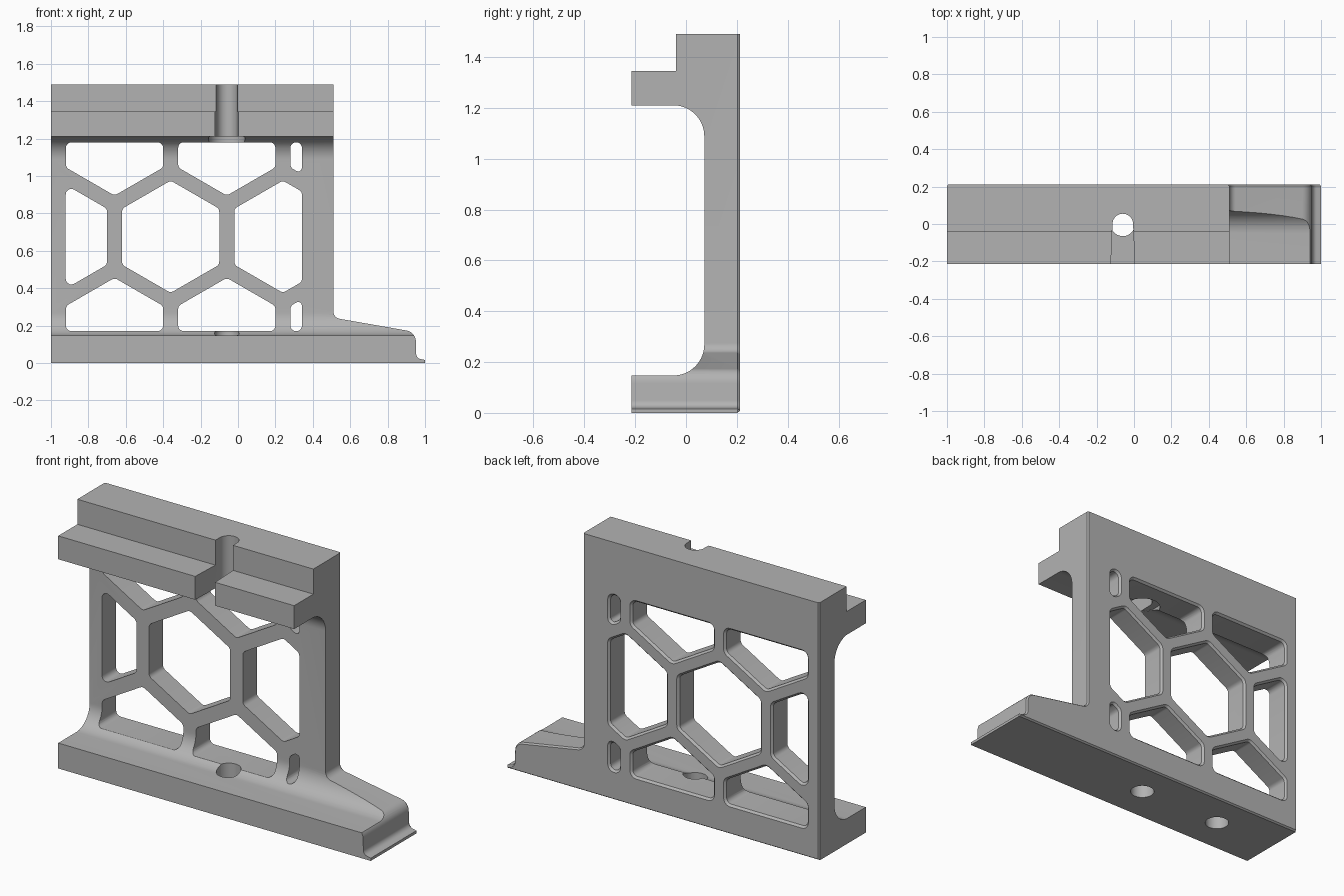
import bpy, bmesh, math
from mathutils import Vector

if "Cube" in bpy.data.objects:
    bpy.data.objects.remove(bpy.data.objects["Cube"], do_unlink=True)

grey = bpy.data.materials.new("plain grey")
grey.use_nodes = True
grey.diffuse_color = (0.45, 0.45, 0.45, 1)
grey.node_tree.nodes["Principled BSDF"].inputs["Base Color"].default_value = (0.45, 0.45, 0.45, 1)


def rounded(corners, steps=8):
    """Fillet a polygon given as (a, b, radius) corners."""
    out = []
    n = len(corners)
    for i, (a, b, r) in enumerate(corners):
        p = Vector((a, b))
        u = Vector(corners[i - 1][:2]) - p
        v = Vector(corners[(i + 1) % n][:2]) - p
        if r == 0:
            out.append(p)
            continue
        half = u.angle(v) / 2
        t = min(r / math.tan(half), 0.49 * u.length, 0.49 * v.length)
        r = t * math.tan(half)
        u.normalize()
        v.normalize()
        centre = p + (u + v).normalized() * (r / math.sin(half))
        start, end = p + u * t - centre, p + v * t - centre
        sweep = math.atan2(start.x * end.y - start.y * end.x, start.dot(end))
        first = math.atan2(start.y, start.x)
        for k in range(steps + 1):
            ang = first + sweep * k / steps
            out.append(centre + Vector((r * math.cos(ang), r * math.sin(ang))))
    return out


def offset(pts, d):
    """Move a counter-clockwise outline outward by d."""
    out = []
    for i, p in enumerate(pts):
        e = (p - pts[i - 1]).normalized()
        f = (pts[(i + 1) % len(pts)] - p).normalized()
        n1, n2 = Vector((e.y, -e.x)), Vector((f.y, -f.x))
        out.append(p + (n1 + n2) * (d / (1 + n1.dot(n2))))
    return out


def loft(name, rings):
    """Solid through matching rings of 3D points."""
    bm = bmesh.new()
    loops = [[bm.verts.new(p) for p in ring] for ring in rings]
    for lo, hi in zip(loops, loops[1:]):
        for i in range(len(lo)):
            bm.faces.new((lo[i - 1], lo[i], hi[i], hi[i - 1]))
    bm.faces.new(reversed(loops[0]))
    bm.faces.new(loops[-1])
    bm.normal_update()
    if bm.calc_volume(signed=True) < 0:
        bmesh.ops.reverse_faces(bm, faces=bm.faces[:])
    mesh = bpy.data.meshes.new(name)
    bm.to_mesh(mesh)
    bm.free()
    mesh.materials.append(grey)
    obj = bpy.data.objects.new(name, mesh)
    bpy.context.scene.collection.objects.link(obj)
    return obj


def along_y(pts, y):
    return [(p.x, y, p.y) for p in pts]


def along_z(pts, z):
    return [(p.x, p.y, z) for p in pts]


def circle(x, y, r, n=40):
    return [Vector((x + r * math.cos(math.tau * i / n), y + r * math.sin(math.tau * i / n))) for i in range(n)]


def combine(target, tool, operation):
    """Apply a boolean and discard the tool."""
    mod = target.modifiers.new(operation, 'BOOLEAN')
    mod.operation, mod.object, mod.solver = operation, tool, 'EXACT'
    bpy.context.view_layer.update()
    evaluated = target.evaluated_get(bpy.context.evaluated_depsgraph_get())
    result = bpy.data.meshes.new_from_object(evaluated)
    target.modifiers.remove(mod)
    target.data = result
    name = tool.name
    bpy.data.objects.remove(tool, do_unlink=True)
    if not result.polygons:
        raise RuntimeError("empty after " + operation + " " + name)


def clip(pts, axis, limit, sign):
    """Keep the part of a polygon on one side of an axis limit."""
    out = []
    for i, p in enumerate(pts):
        q = pts[i - 1]
        dp, dq = sign * (limit - p[axis]), sign * (limit - q[axis])
        if dp * dq < 0:
            out.append(q.lerp(p, dq / (dq - dp)))
        if dp >= 0:
            out.append(p)
    return out


# Side profile: foot, thin web and stepped top shelf
side = rounded([(-0.215, -0.1, 0), (0.212, -0.1, 0), (0.212, 1.49, 0), (-0.04, 1.49, 0),
                (-0.04, 1.345, 0), (-0.215, 1.345, 0), (-0.215, 1.21, 0),
                (0.072, 1.21, 0.122), (0.072, 0.147, 0.122), (-0.215, 0.147, 0)], 14)
bracket = loft("bracket", [[(x, p.x, p.y) for p in side] for x in (-1.1, 1.1)])

# Front outline with the tapering toe, chamfered at the back
front = rounded([(-1, 0, 0), (1, 0, 0), (1, 0.016, 0), (0.953, 0.026, 0.04), (0.95, 0.165, 0.06),
                 (0.51, 0.242, 0.04), (0.51, 1.6, 0), (-1, 1.6, 0)])
inset = offset(front, -0.008)
outline = loft("outline", [along_y(front, -0.4), along_y(front, 0.202),
                           along_y(inset, 0.213), along_y(inset, 0.3)])
combine(bracket, outline, 'INTERSECT')

# Honeycomb windows, trimmed to the frame and flared at the back
cells = [(-0.96 + 0.6 * i, 0.675) for i in range(3)]
cells += [(-0.66 + 0.6 * i, z) for i in range(3) for z in (0.155, 1.195)]
for cx, cz in cells:
    pts = [Vector((cx + 0.3 * math.cos(math.radians(a)), cz + 0.3 * math.sin(math.radians(a))))
           for a in range(30, 390, 60)]
    for axis, limit, sign in ((0, -0.921, -1), (0, 0.342, 1), (1, 0.17, -1), (1, 1.18, 1)):
        pts = clip(pts, axis, limit, sign)
    hole = rounded([(p.x, p.y, 0.03) for p in pts], 5)
    wide = offset(hole, 0.012)
    combine(bracket, loft("window", [along_y(hole, -0.4), along_y(hole, 0.2),
                                     along_y(wide, 0.213), along_y(wide, 0.3)]), 'DIFFERENCE')

# Open screw slot in the shelf
slot = [Vector((-0.06 + 0.055 * math.cos(math.pi * i / 20), 0.055 * math.sin(math.pi * i / 20)))
        for i in range(21)]
slot += [Vector((-0.125, -0.25)), Vector((0.005, -0.25))]
combine(bracket, loft("slot", [along_z(slot, 1.0), along_z(slot, 1.6)]), 'DIFFERENCE')

# Round seat under the shelf, through hole and blind hole in the foot
for x, r, low, high in ((-0.06, 0.098, 1.0, 1.212), (-0.06, 0.065, -0.1, 0.4), (-0.6, 0.065, -0.1, 0.1)):
    ring = circle(x, 0, r)
    combine(bracket, loft("bore", [along_z(ring, low), along_z(ring, high)]), 'DIFFERENCE')

bpy.ops.object.select_all(action='DESELECT')
bracket.select_set(True)
bpy.context.view_layer.objects.active = bracket
bpy.ops.object.shade_smooth_by_angle(angle=math.radians(25))
